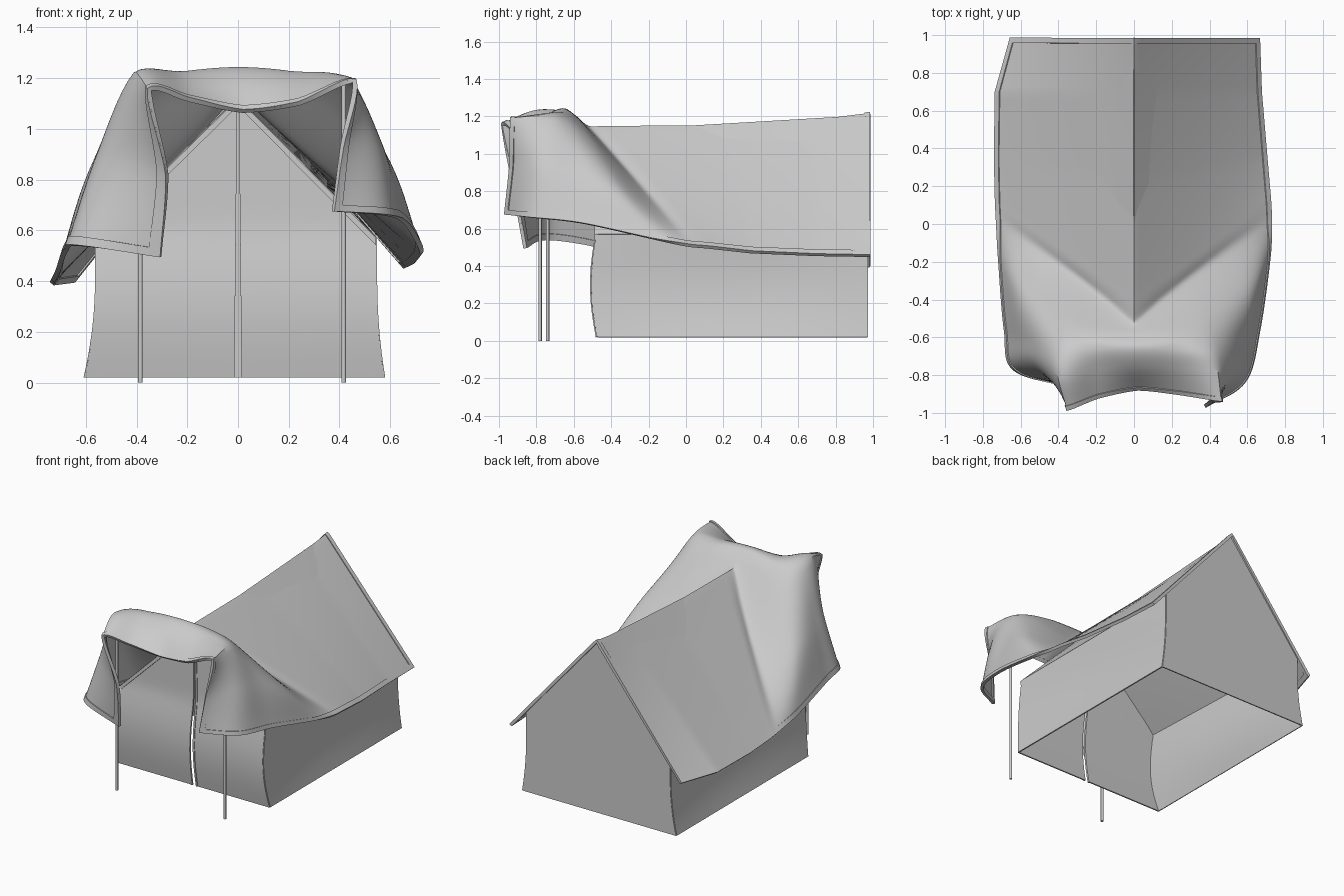
import bpy, math
from mathutils import Vector

if "Cube" in bpy.data.objects:
    bpy.data.objects.remove(bpy.data.objects["Cube"])


def sheet(name, f, nu, nv, thick):
    """Grid surface from f(s, t), s and t in 0..1, given a cloth thickness."""
    verts = [f(i / nu, j / nv) for j in range(nv + 1) for i in range(nu + 1)]
    w = nu + 1
    faces = [(j * w + i, j * w + i + 1, (j + 1) * w + i + 1, (j + 1) * w + i)
             for j in range(nv) for i in range(nu)]
    me = bpy.data.meshes.new(name)
    me.from_pydata(verts, [], faces)
    ob = bpy.data.objects.new(name, me)
    bpy.context.collection.objects.link(ob)
    m = ob.modifiers.new("cloth", 'SOLIDIFY')
    m.thickness = thick
    m.offset = 0
    bpy.ops.object.select_all(action='DESELECT')
    ob.select_set(True)
    bpy.context.view_layer.objects.active = ob
    bpy.ops.object.modifier_apply(modifier="cloth")
    bpy.ops.object.shade_smooth_by_angle(angle=math.radians(35))
    return ob


def spline(p, t, k=1.0):
    """Catmull-Rom through p at t, blended with straight segments by k."""
    n = len(p) - 1
    i = min(int(t), n - 1)
    t -= i
    b, c = p[i], p[i + 1]
    a = p[i - 1] if i > 0 else b * 2 - c
    d = p[i + 2] if i + 2 <= n else c * 2 - b
    cub = (b * 2 + (c - a) * t + (a * 2 - b * 5 + c * 4 - d) * t * t
           + (b * 3 - a - c * 3 + d) * t ** 3) * 0.5
    return cub * k + (b + (c - b) * t) * (1 - k)


# Fly sheet control rows: gable rows at the back, draped rows at the front
def gable_row(y_ridge, y_hem, ridge, left, right):
    top = Vector((0, y_ridge, ridge))
    fr = (1, .68, .4, .18)
    L = Vector((left[0], y_hem, left[1]))
    R = Vector((right[0], y_hem, right[1]))
    return ([top.lerp(L, f) for f in fr] + [top] +
            [top.lerp(R, f) for f in reversed(fr)])


front_rows = [
    [(-.71, -.20, .44), (-.59, -.36, .77), (-.37, -.53, 1.10), (-.2, -.58, 1.185), (0, -.59, 1.2),
     (.2, -.58, 1.185), (.37, -.53, 1.10), (.605, -.36, .81), (.715, -.17, .545)],
    [(-.68, -.56, .52), (-.57, -.60, .86), (-.41, -.66, 1.19), (-.2, -.66, 1.225), (0, -.66, 1.24),
     (.2, -.66, 1.225), (.42, -.66, 1.18), (.58, -.60, .90), (.66, -.56, .63)],
    [(-.63, -.77, .54), (-.52, -.76, .88), (-.40, -.81, 1.22), (-.2, -.77, 1.19), (0, -.76, 1.19),
     (.22, -.76, 1.19), (.44, -.77, 1.2), (.55, -.79, .93), (.585, -.83, .66)],
    [(-.305, -.86, .495), (-.28, -.92, .82), (-.35, -.985, 1.155), (-.19, -.92, 1.115), (.02, -.875, 1.07),
     (.24, -.90, 1.10), (.46, -.94, 1.19), (.41, -.94, .93), (.375, -.965, .675)],
]
rows = [gable_row(.985, .985, 1.215, (-.65, .40), (.66, .455)),
        gable_row(.7, .7, 1.18, (-.73, .39), (.67, .46)),
        gable_row(.2, .35, 1.15, (-.735, .39), (.70, .475)),
        gable_row(-.4, .13, 1.145, (-.73, .40), (.72, .50)),
        gable_row(-.52, .02, 1.145, (-.725, .41), (.725, .51))]
rows += [[Vector(p) for p in r] for r in front_rows]
round_across = [0, 0, 0, 0, .15, .8, .9, .7, .6]
round_along = [0, 0, 0, 0, .7, 1, 1, 1, 1]


def fly(u, v):
    k = spline(round_along, v, 0)
    cols = [spline([r[c] for r in rows], v, k) for c in range(9)]
    return spline(cols, u, spline(round_across, v, 0))


sheet("fly_sheet", lambda s, t: fly(s * 8, t * 8), 64, 80, .008)

# Stitched hems round the fly sheet
for name, u0, u1, v0, v1, nu, nv in (
        ("fly_hem_left", 0, .1, 0, 8, 1, 80), ("fly_hem_right", 7.9, 8, 0, 8, 1, 80),
        ("fly_hem_back", 0, 8, 0, .1, 64, 1), ("fly_hem_front", 0, 8, 7.86, 8, 64, 2)):
    sheet(name, lambda s, t: fly(u0 + s * (u1 - u0), v0 + t * (v1 - v0)), nu, nv, .02)

# Inner tent outline: q runs from the front (0) to the back (1), sg is the side
BASE = .02


def eave(q, sg):
    return .57 + (-.05 if sg < 0 else 0) * q


def ridge(q):
    return 1.12 + .085 * q


def half_width(z, sg):
    extra = .015 if sg < 0 else 0
    return .545 + extra + (.035 + extra) * max(0, 1 - z / .4) ** 2


def front_y(z):
    return -.47 - .035 * math.sin(math.pi * min(z, .6) / .6)


def gable(s, t, q, gap, sg):
    z = BASE + t * (ridge(q) + s * (eave(q, sg) - ridge(q)) - BASE)
    x = gap + s * (half_width(z, sg) - gap)
    return (sg * x, front_y(z) if q == 0 else .97, z)


def back_panel(s, t):
    s = s * 2 - 1
    return gable(abs(s), t, 1, 0, 1 if s >= 0 else -1)


sheet("back_panel", back_panel, 24, 16, .008)

for side, sg in (("left", -1), ("right", 1)):
    def wall(s, t):
        z = BASE + t * (eave(s, sg) - BASE)
        y0 = front_y(z)
        sag = .015 * math.sin(math.pi * s) * math.sin(math.pi * t)
        return (sg * (half_width(z, sg) - sag), y0 + s * (.97 - y0), z)

    def roof(s, t):
        return (sg * half_width(1, sg) * t, -.47 + 1.44 * s,
                ridge(s) + t * (eave(s, sg) - ridge(s)))

    def slit(t):
        return .004 + .01 * (1 - t)

    def zip_edge(s, t):
        z = BASE + t * 1.02
        return (sg * (slit(t) + .012 * s), front_y(z) - .004, z)

    def gable_trim(s, t):
        return (sg * half_width(1, sg) * s, -.482, 1.12 - s * .55 - .03 * t)

    sheet(side + "_wall", wall, 20, 12, .008)
    sheet(side + "_inner_roof", roof, 12, 8, .006)
    sheet(side + "_door", lambda s, t: gable(s, t, 0, slit(t), sg), 12, 16, .008)
    sheet(side + "_door_zip", zip_edge, 1, 16, .01)
    sheet(side + "_gable_trim", gable_trim, 8, 1, .016)

# Porch poles
for name, x, y, h in (("left_pole", -.385, -.78, 1.2), ("right_pole", .417, -.74, 1.18)):
    bpy.ops.mesh.primitive_cylinder_add(vertices=12, radius=.009, depth=h, location=(x, y, h / 2))
    bpy.context.object.name = name
    bpy.ops.object.shade_smooth_by_angle(angle=math.radians(35))
